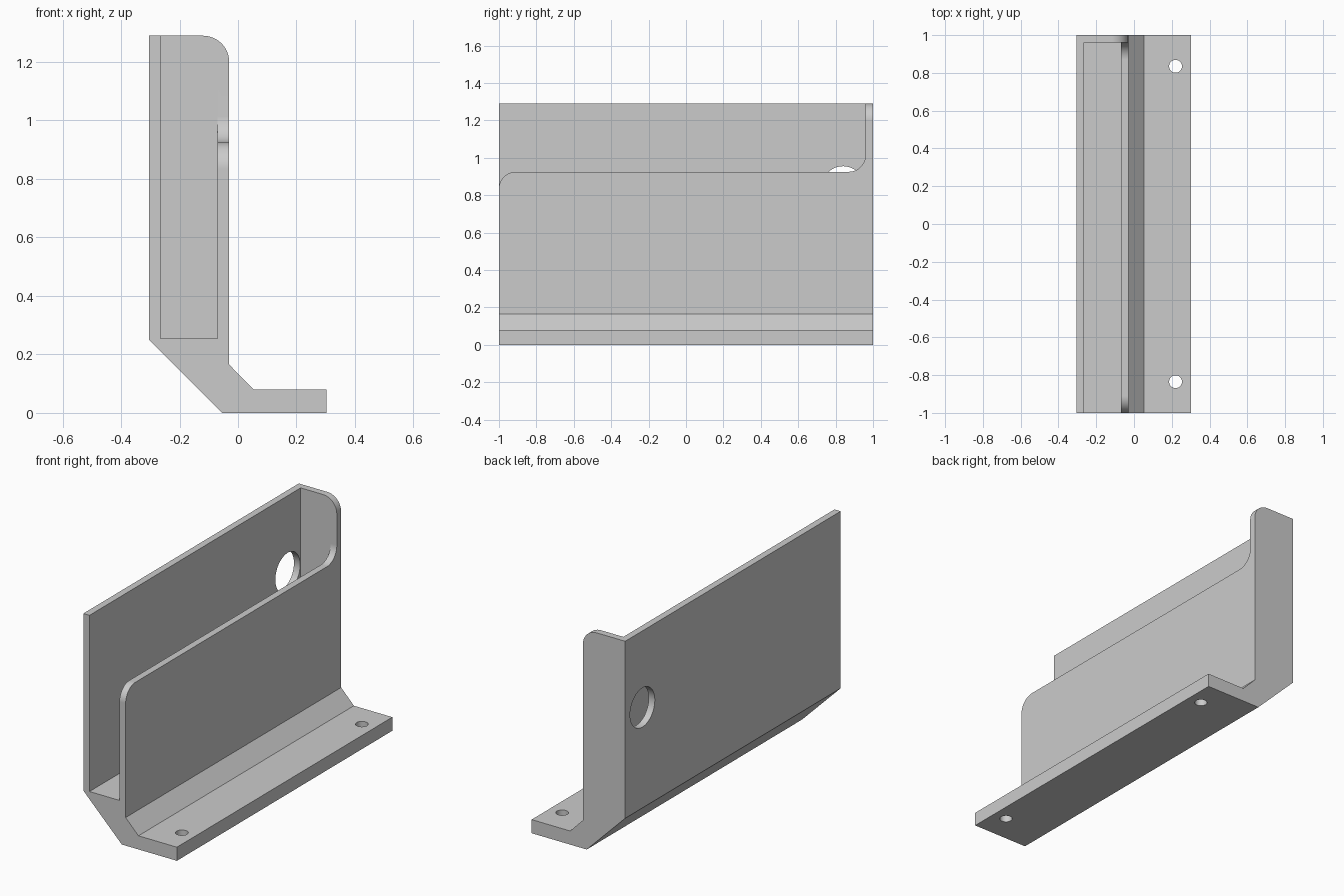
import bpy, bmesh
from math import sin, cos, pi
from mathutils import Vector

cube = bpy.data.objects.get("Cube")
if cube:
    bpy.data.objects.remove(cube, do_unlink=True)

GREY = (0.6, 0.6, 0.6, 1)
grey = bpy.data.materials.new("plain grey")
grey.use_nodes = True
grey.diffuse_color = GREY
grey.node_tree.nodes["Principled BSDF"].inputs["Base Color"].default_value = GREY


def arc(cx, cy, r, start, end, steps=12):
    angles = [start + (end - start) * i / steps for i in range(steps + 1)]
    return [(cx + r * cos(a), cy + r * sin(a)) for a in angles]


def prism(name, outline, axis, low, high):
    """Extrude a 2D outline along one axis from low to high."""
    def place(p):
        c = list(p)
        c.insert("xyz".index(axis), low)
        return c
    bm = bmesh.new()
    face = bm.faces.new([bm.verts.new(place(p)) for p in outline])
    side = bmesh.ops.extrude_face_region(bm, geom=[face])["geom"]
    move = Vector([high - low if a == axis else 0 for a in "xyz"])
    bmesh.ops.translate(bm, vec=move,
                        verts=[v for v in side if isinstance(v, bmesh.types.BMVert)])
    bmesh.ops.recalc_face_normals(bm, faces=bm.faces)
    mesh = bpy.data.meshes.new(name)
    bm.to_mesh(mesh)
    bm.free()
    mesh.materials.append(grey)
    obj = bpy.data.objects.new(name, mesh)
    bpy.context.collection.objects.link(obj)
    return obj


BACK, FRONT, WALL, TOP = -0.305, -0.03, 0.04, 1.29
RIM, END, R = 0.925, 0.96, 0.09

# Bracket body: foot, chamfered heel and tall block with a rounded top corner
body = prism("bracket_body",
             [(BACK, 0.25), (-0.055, 0), (0.303, 0), (0.303, 0.08), (0.053, 0.08),
              (FRONT, 0.165)] + arc(FRONT - R, TOP - R, R, 0, pi / 2) + [(BACK, TOP)],
             "y", -1, 1)

# Trough between the walls, open at the near end
trough = prism("trough_cutter",
               [(BACK + WALL, 0.255), (FRONT - WALL, 0.255),
                (FRONT - WALL, 1.5), (BACK + WALL, 1.5)], "y", -1.2, END)

# Lower the front wall, with a rounded corner and a fillet into the end wall
notch = prism("front_wall_cutter",
              [(-1.2, RIM - R)] + arc(-1 + R, RIM - R, R, pi, pi / 2)
              + arc(END - R, RIM + R, R, -pi / 2, 0) + [(END, 1.5), (-1.2, 1.5)],
              "x", -0.15, 0.2)

# Round opening in the back wall and two screw holes in the foot
cutters = [trough, notch,
           prism("back_hole_cutter", arc(0.84, 0.84, 0.115, 0, 2 * pi, 48)[:-1],
                 "x", -0.5, -0.2)]
for y in (-0.835, 0.835):
    cutters.append(prism("screw_hole_cutter", arc(0.22, y, 0.034, 0, 2 * pi, 32)[:-1],
                         "z", -0.1, 0.2))

bpy.ops.object.select_all(action="DESELECT")
bpy.context.view_layer.objects.active = body
body.select_set(True)
for cutter in cutters:
    cutter.hide_render = True
    mod = body.modifiers.new("cut", "BOOLEAN")
    mod.operation = "DIFFERENCE"
    mod.solver = "EXACT"
    mod.object = cutter
    bpy.ops.object.modifier_apply(modifier=mod.name)
    bpy.data.objects.remove(cutter, do_unlink=True)

# Smooth rounded corners, crisp flat faces
bpy.ops.object.shade_smooth_by_angle(angle=pi / 6)
weighted = body.modifiers.new("flat faces", "WEIGHTED_NORMAL")
weighted.keep_sharp = True
